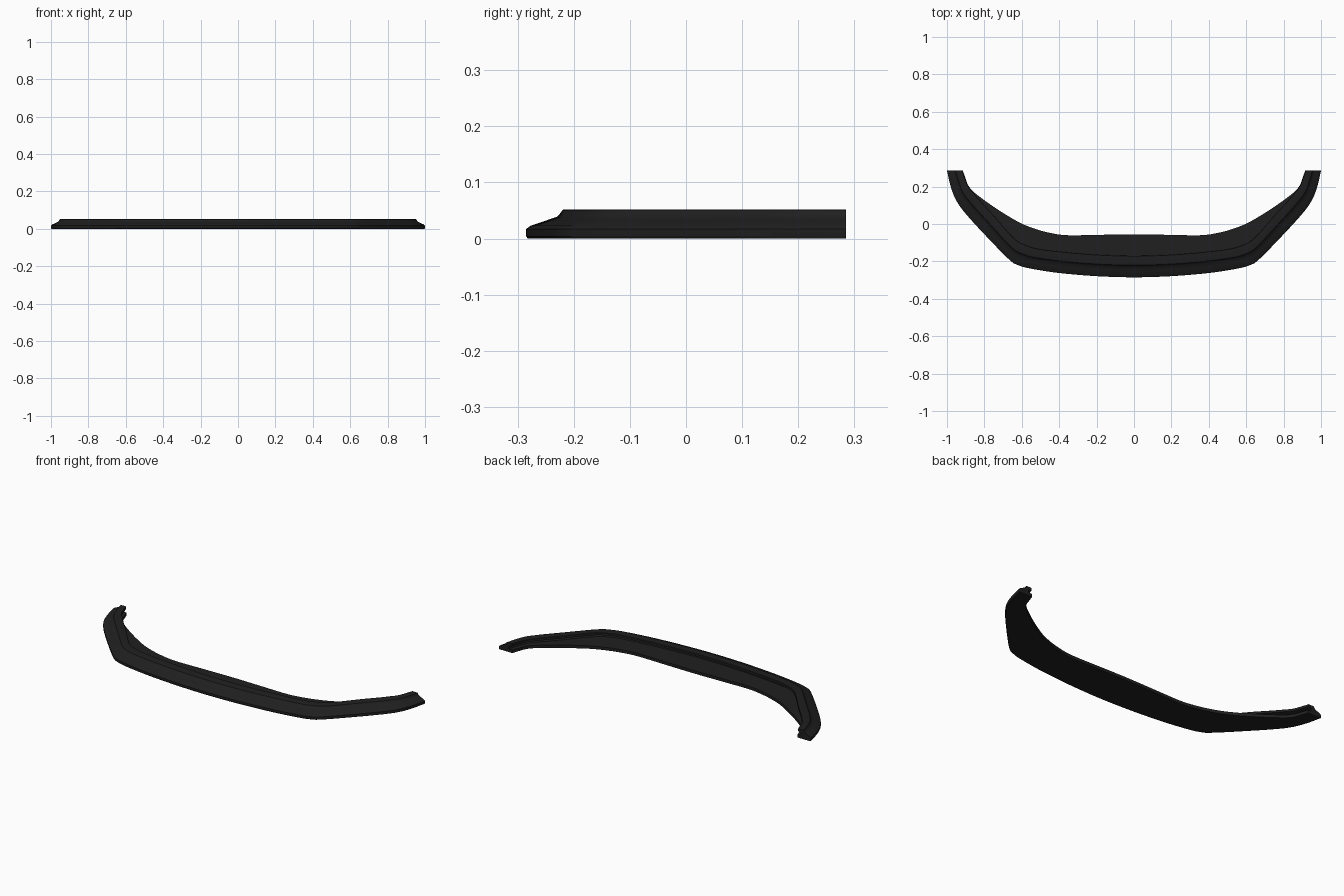
import bpy, bmesh, math
from mathutils import Vector

if "Cube" in bpy.data.objects:
    bpy.data.objects.remove(bpy.data.objects["Cube"])

# Half plan of the lip: (outer x, outer y, inner x, inner y) from centre to tip
PLAN = [Vector(p) for p in (
    (0, -.285, 0, -.055), (.2, -.279, .19, -.058), (.4, -.262, .36, -.060),
    (.55, -.239, .46, -.045), (.62, -.220, .54, -.022), (.67, -.188, .62, .012),
    (.8, -.055, .74, .085), (.9, .055, .85, .165), (.95, .125, .885, .205),
    (.98, .20, .90, .242), (1, .285, .915, .285))]

# Cross-section: (distance in from the outer edge, height); None = inner edge
SECTION = [(.003, 0), (0, .004), (0, .017), (.008, .023), (.035, .032),
           (.055, .039), (.060, .044), (.065, .051), (.068, .052),
           (.113, .052), (.115, .050), (.115, .038), (.090, .033),
           (.086, .028), (.090, .019), (None, .017), (None, 0)]


def spline(a, b, c, d, t):
    return .5 * (2 * b + (c - a) * t + (2 * a - 5 * b + 4 * c - d) * t * t
                 + (3 * b - a - 3 * c + d) * t ** 3)


# Mirror the plan, then smooth it
full = [Vector((-p[0], p[1], -p[2], p[3])) for p in PLAN[:0:-1]] + PLAN
ext = [2 * full[0] - full[1]] + full + [2 * full[-1] - full[-2]]
STEPS = 5
stations = [spline(*ext[i:i + 4], k / STEPS)
            for i in range(len(full) - 1) for k in range(STEPS)] + [full[-1]]

# Sweep the section along the plan
bm = bmesh.new()
rings = []
for s in stations:
    outer, inner = Vector((s[0], s[1])), Vector((s[2], s[3]))
    width = (inner - outer).length
    direction = (inner - outer).normalized()
    scale = min(1, width / .118)
    ring = []
    for d, z in SECTION:
        p = outer + direction * (width if d is None else d * scale)
        ring.append(bm.verts.new((p.x, p.y, z)))
    rings.append(ring)
n = len(SECTION)
for a, b in zip(rings, rings[1:]):
    for i in range(n):
        j = (i + 1) % n
        bm.faces.new((a[i], a[j], b[j], b[i]))

# Close both tips
bm.faces.new(rings[0])
bm.faces.new(rings[-1][::-1])
bmesh.ops.recalc_face_normals(bm, faces=bm.faces)

mesh = bpy.data.meshes.new("front_lip")
bm.to_mesh(mesh)
bm.free()
lip = bpy.data.objects.new("front_lip", mesh)
bpy.context.collection.objects.link(lip)

# Black plastic
mat = bpy.data.materials.new("black_plastic")
mat.diffuse_color = (.014, .014, .014, 1)
mat.use_nodes = True
mat.node_tree.nodes["Principled BSDF"].inputs["Base Color"].default_value = mat.diffuse_color
mesh.materials.append(mat)

bpy.context.view_layer.objects.active = lip
lip.select_set(True)
bpy.ops.object.shade_smooth_by_angle(angle=math.radians(30))
